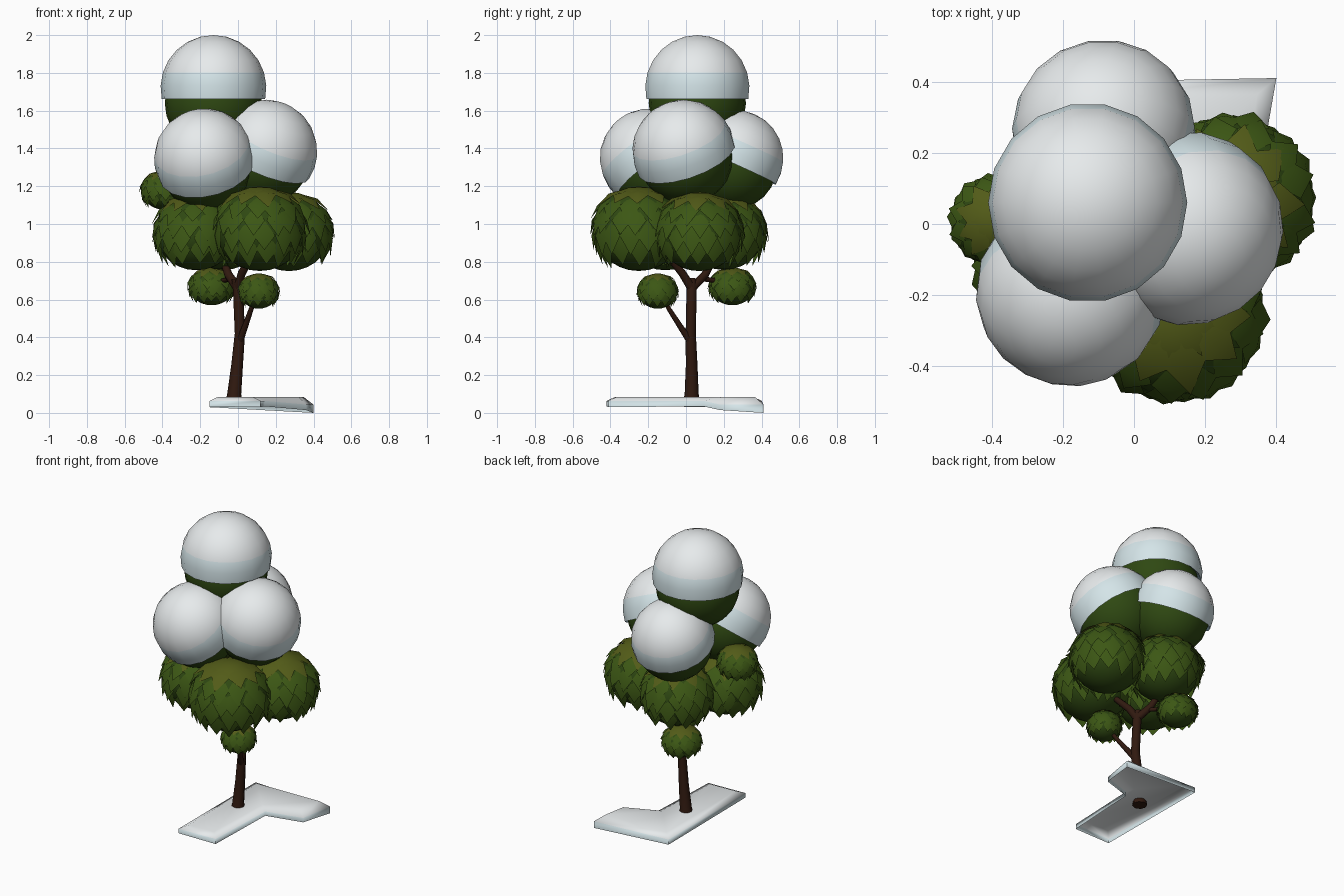
import bpy, bmesh, random
from math import sin, cos, radians, pi
from mathutils import Vector

if "Cube" in bpy.data.objects:
    bpy.data.objects.remove(bpy.data.objects["Cube"])

random.seed(4)


def material(name, rgb):
    m = bpy.data.materials.new(name)
    m.diffuse_color = (*rgb, 1)
    m.use_nodes = True
    m.node_tree.nodes["Principled BSDF"].inputs["Base Color"].default_value = m.diffuse_color
    return m


LEAF = material("leaf_green", (0.045, 0.095, 0.007))
DARK = material("dark_green", (0.028, 0.065, 0.006))
OLIVE = material("olive_green", (0.085, 0.105, 0.009))
SNOW = material("snow", (0.80, 0.83, 0.84))
TINT = material("snow_shade", (0.66, 0.78, 0.81))
ICE = material("snow_edge", (0.32, 0.48, 0.56))
BARK = material("bark", (0.030, 0.010, 0.005))


def finish(bm, name, mats, angle=40):
    mesh = bpy.data.meshes.new(name)
    bm.to_mesh(mesh)
    bm.free()
    for m in mats:
        mesh.materials.append(m)
    mesh.shade_smooth()
    mesh.set_sharp_from_angle(angle=radians(angle))
    ob = bpy.data.objects.new(name, mesh)
    bpy.context.collection.objects.link(ob)
    return ob


def polar(t, p, r):
    return Vector((sin(t) * cos(p), sin(t) * sin(p), cos(t))) * r


def leafy_ball(name, loc, r, squash=0.94, density=15):
    """Smooth core with overlapping rings of drooping pointed leaves."""
    bm = bmesh.new()
    bmesh.ops.create_uvsphere(bm, u_segments=20, v_segments=14, radius=r * 0.96)
    for f in bm.faces:
        f.material_index = 2 if f.calc_center_median().z > 0.75 * r else 1
    for i, deg in enumerate((18, 38, 58, 78, 96)):
        t0, length = radians(deg), radians(42)
        tm = t0 + length * 0.5
        n = max(7, round(density * sin(tm)))
        flare = 1.04 + 0.02 * i
        for k in range(n):
            p = 2 * pi * (k + 0.5 * (i % 2)) / n + random.uniform(-0.08, 0.08)
            t1 = t0 + length * random.uniform(0.9, 1.12)
            dw = pi / n * 1.15
            pts = [(t0, p, 0.95), (tm, p - dw, 1.0), (tm, p, 1.03),
                   (tm, p + dw, 1.0), (t1, p, flare + random.uniform(-0.03, 0.03))]
            top, a, mid, b, tip = [bm.verts.new(polar(t, q, r * s)) for t, q, s in pts]
            for tri in ((top, a, mid), (top, mid, b), (a, tip, mid), (mid, tip, b)):
                bm.faces.new(tri).material_index = 2 if i == 0 else 0
    for v in bm.verts:
        v.co.z *= squash
    finish(bm, name, (LEAF, DARK, OLIVE)).location = loc


def snowy_ball(name, loc, r, out=(0, 0), tilt=0, end=100, sink=0.035):
    """Thick snow cap tilted outward, over a smooth green ball."""
    seg, rings = 18, 7
    bm = bmesh.new()
    e = radians(end)
    prof = [(r * sin(e * i / rings), r * cos(e * i / rings)) for i in range(1, rings + 1)]
    prof.append((r * 0.9, r * cos(e) + 0.02))
    pole = bm.verts.new((0, 0, r))
    loops = []
    for rad, z in prof:
        loops.append([bm.verts.new((rad * cos(2 * pi * k / seg), rad * sin(2 * pi * k / seg), z))
                      for k in range(seg)])
    for k in range(seg):
        j = (k + 1) % seg
        bm.faces.new((pole, loops[0][k], loops[0][j]))
        for i in range(len(loops) - 1):
            f = bm.faces.new((loops[i][k], loops[i + 1][k], loops[i + 1][j], loops[i][j]))
            f.material_index = 2 if i >= rings - 1 else 1 if i >= rings - 3 else 0
    cap = finish(bm, name + "_snow_cap", (SNOW, TINT, ICE))
    o = Vector((*out, 0))
    if tilt:
        o.normalize()
    axis = o * sin(radians(tilt)) + Vector((0, 0, cos(radians(tilt))))
    cap.rotation_mode = 'QUATERNION'
    cap.rotation_quaternion = Vector((0, 0, 1)).rotation_difference(axis)
    cap.location = loc
    bm = bmesh.new()
    bmesh.ops.create_uvsphere(bm, u_segments=20, v_segments=12, radius=r * 0.92)
    finish(bm, name + "_foliage", (DARK,)).location = Vector(loc) - axis * sink


def branch(name, pts):
    """Tapered round limb through (x, y, z, radius) points."""
    cu = bpy.data.curves.new(name, 'CURVE')
    cu.dimensions = '3D'
    cu.bevel_depth = 1.0
    cu.bevel_resolution = 2
    cu.use_fill_caps = True
    sp = cu.splines.new('POLY')
    sp.points.add(len(pts) - 1)
    for q, (x, y, z, r) in zip(sp.points, pts):
        q.co = (x, y, z, 1)
        q.radius = r
    cu.materials.append(BARK)
    bpy.context.collection.objects.link(bpy.data.objects.new(name, cu))


# snow patch on the ground: bent slab, rounded edge, open underneath
rim = [(-0.15, -0.42, 0.035), (0.12, -0.41, 0.03), (0.14, 0.09, 0.035),
       (0.36, 0.18, 0.015), (0.40, 0.41, 0.0), (-0.15, 0.40, 0.03)]
bm = bmesh.new()
face = bm.faces.new([bm.verts.new(p) for p in rim])
for width, z in ((0.03, 0.064), (0.045, 0.085)):
    bmesh.ops.inset_region(bm, faces=[face], thickness=width,
                           use_even_offset=True, use_boundary=True)
    for v in face.verts:
        v.co.z = z - (0.02 if v.co.x > 0.3 and z < 0.08 else 0)
for f in bm.faces:
    f.material_index = 1 if min(v.co.z for v in f.verts) < 0.04 else 0
finish(bm, "ground_snow", (SNOW, TINT), 80)

# trunk and limbs
branch("trunk", [(-0.02, 0.03, 0.055, 0.046), (-0.02, 0.03, 0.10, 0.037), (-0.005, 0.03, 0.25, 0.031),
                 (0.01, 0.025, 0.42, 0.027), (0.0, 0.03, 0.66, 0.027), (-0.01, 0.03, 0.71, 0.024)])
branch("front_fork", [(0, 0.03, 0.66, 0.025), (0.02, -0.02, 0.74, 0.022), (0.09, -0.12, 0.86, 0.016)])
branch("back_fork", [(0, 0.03, 0.66, 0.025), (-0.05, 0.10, 0.73, 0.022), (-0.09, 0.16, 0.84, 0.016)])
branch("low_twig", [(0.01, 0.02, 0.38, 0.019), (0.07, -0.09, 0.55, 0.013), (0.10, -0.13, 0.63, 0.010)])
branch("back_twig", [(-0.04, 0.09, 0.71, 0.014), (-0.12, 0.22, 0.69, 0.010)])

# leafy middle tier and small tufts
leafy_ball("front_leaf_ball", (0.115, -0.25, 0.975), 0.248)
leafy_ball("right_leaf_ball", (0.27, 0.07, 0.96), 0.232)
leafy_ball("left_leaf_ball", (-0.22, -0.11, 0.96), 0.227)
leafy_ball("back_leaf_ball", (-0.075, 0.20, 0.96), 0.225)
leafy_ball("left_tuft", (-0.39, 0.01, 1.18), 0.125, 0.87, 14)
leafy_ball("low_front_tuft", (0.11, -0.15, 0.645), 0.108, 0.90, 14)
leafy_ball("low_back_tuft", (-0.14, 0.245, 0.67), 0.124, 0.84, 14)

# snow-covered upper tier
snowy_ball("top", (-0.13, 0.06, 1.72), 0.28, end=102, sink=0.08)
snowy_ball("front_left", (-0.178, -0.19, 1.345), 0.267, (-0.35, -1), 37, 104)
snowy_ball("right", (0.147, -0.012, 1.385), 0.273, (1, -0.8), 29, 100)
snowy_ball("back", (-0.085, 0.26, 1.345), 0.258, (-0.1, 1), 24, 98)
